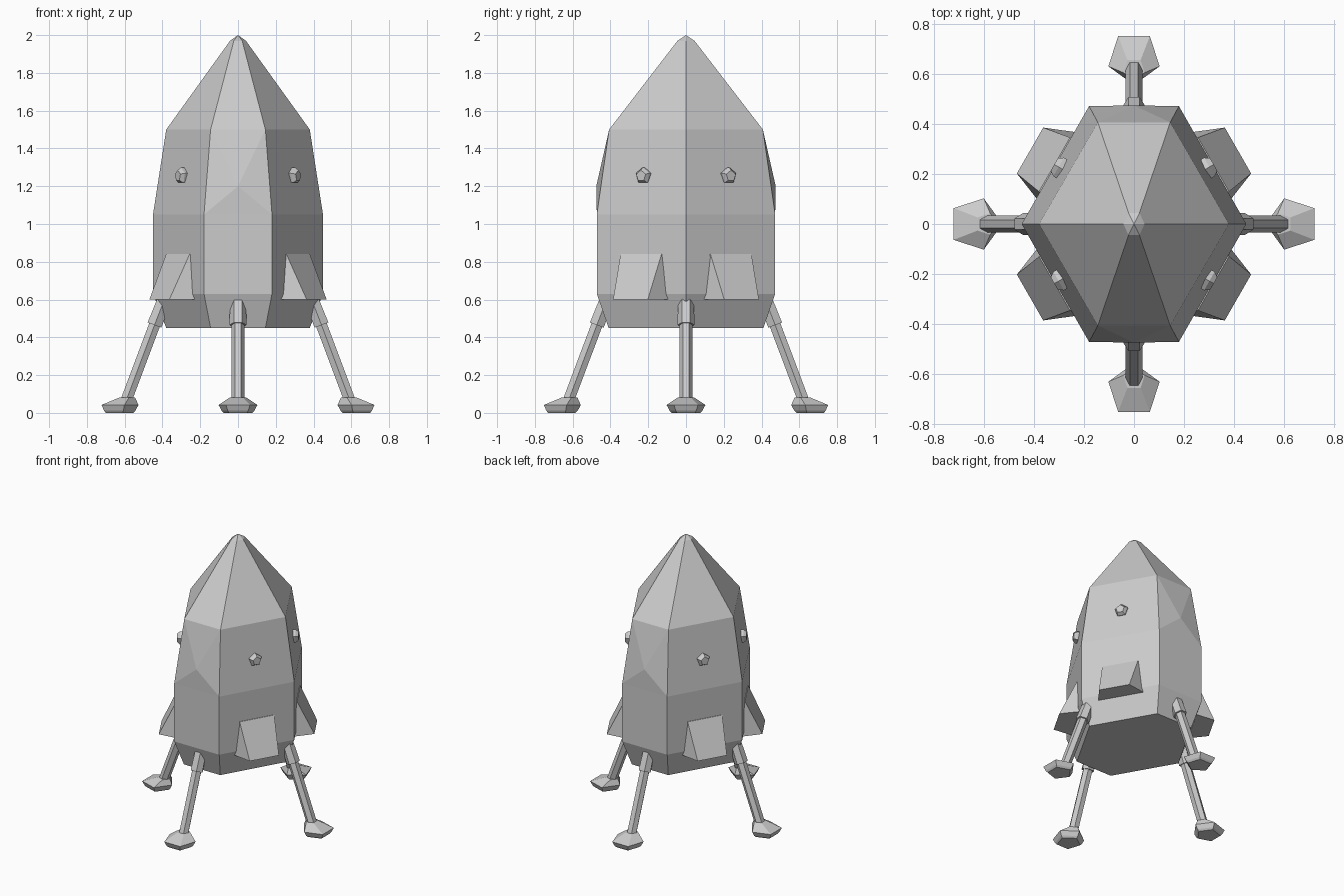
import bpy, bmesh
from math import sin, cos, pi, radians
from mathutils import Vector

if "Cube" in bpy.data.objects:
    bpy.data.objects.remove(bpy.data.objects["Cube"])


def make(name, rings, apex=None):
    """Skin a list of equal-length vertex rings; optional closing apex."""
    bm = bmesh.new()
    vr = [[bm.verts.new(p) for p in r] for r in rings]
    n = len(vr[0])
    for a, b in zip(vr, vr[1:]):
        for i in range(n):
            j = (i + 1) % n
            bm.faces.new((a[i], a[j], b[j], b[i]))
    bm.faces.new(vr[0][::-1])
    if apex:
        t = bm.verts.new(apex)
        for i in range(n):
            bm.faces.new((vr[-1][i], vr[-1][(i + 1) % n], t))
    else:
        bm.faces.new(vr[-1])
    # front and back window panels bulge to a centre point
    if name == "hull":
        for f in list(bm.faces):
            c = f.calc_center_median()
            if abs(c.x) < 0.01 and abs(c.y) > 0.3 and 1.1 < c.z < 1.4:
                v = bmesh.ops.poke(bm, faces=[f])["verts"][0]
                v.co = (0, 0.475 if c.y > 0 else -0.475, 1.2)
    bmesh.ops.recalc_face_normals(bm, faces=bm.faces)
    me = bpy.data.meshes.new(name)
    bm.to_mesh(me)
    bm.free()
    ob = bpy.data.objects.new(name, me)
    bpy.context.collection.objects.link(ob)
    return ob


def ngon(c, u, v, r, n, start=0.0):
    c = Vector(c)
    return [c + r * (u * cos(start + 2 * pi * i / n) + v * sin(start + 2 * pi * i / n))
            for i in range(n)]


Z = Vector((0, 0, 1))

# hull: (outer x, corner x, corner y, z)
sections = [(0.38, 0.145, 0.41, 0.45), (0.45, 0.18, 0.472, 0.63),
            (0.45, 0.18, 0.472, 1.05), (0.38, 0.145, 0.407, 1.5),
            (0.042, 0.022, 0.045, 1.97)]
make("hull", [[(a, 0, z), (b, y, z), (-b, y, z), (-a, 0, z), (-b, -y, z), (b, -y, z)]
              for a, b, y, z in sections], (0, 0, 2.0))

# landing legs: sleeve, strut and five-sided foot
for k, side in enumerate(("right", "back", "left", "front")):
    d = Vector((round(cos(k * pi / 2)), round(sin(k * pi / 2)), 0))
    t = Z.cross(d)
    off = 0.03 if k % 2 else 0.0

    def at(r, z):
        return d * (r + off) + Z * z

    top, mid, low = at(0.39, 0.60), at(0.442, 0.465), at(0.598, 0.05)
    w = t.cross((low - top).normalized())
    make(side + "_leg_sleeve", [ngon(top, t, w, 0.042, 6), ngon(mid, t, w, 0.045, 6)])
    make(side + "_leg_strut", [ngon(mid - (low - mid) * 0.1, t, w, 0.034, 6),
                               ngon(low, t, w, 0.034, 6)])
    make(side + "_foot", [ngon(at(0.635, 0.0), d, t, 0.08, 5, pi / 5),
                          ngon(at(0.635, 0.012), d, t, 0.092, 5, pi / 5),
                          ngon(at(0.635, 0.042), d, t, 0.108, 5, pi / 5),
                          ngon(at(0.59, 0.082), d, t, 0.045, 5, pi / 5)])

# engine fairings and thruster nubs on the four slanted sides
for sx, xn in ((1, "right"), (-1, "left")):
    for sy, yn in ((1, "back"), (-1, "front")):
        n = Vector((0.867 * sx, 0.498 * sy, 0))
        t = Z.cross(n)
        c = Vector((0.315 * sx, 0.236 * sy, 0))

        def pt(s, o, z):
            return c + t * s + n * o + Z * z

        make(f"{yn}_{xn}_fairing",
             [[pt(-0.157, -0.01, 0.6), pt(0.157, -0.01, 0.6),
               pt(0.106, 0.117, 0.6), pt(-0.106, 0.117, 0.6)],
              [pt(-0.125, -0.01, 0.84), pt(0.125, -0.01, 0.84),
               pt(0.125, 0.004, 0.84), pt(-0.125, 0.004, 0.84)]])
        make(f"{yn}_{xn}_thruster",
             [ngon(pt(0, -0.06, 1.255), t, Z, 0.045, 5, radians(18)),
              ngon(pt(0, -0.015, 1.255), t, Z, 0.045, 5, radians(18)),
              ngon(pt(0, 0.005, 1.255), t, Z, 0.03, 5, radians(18))])
